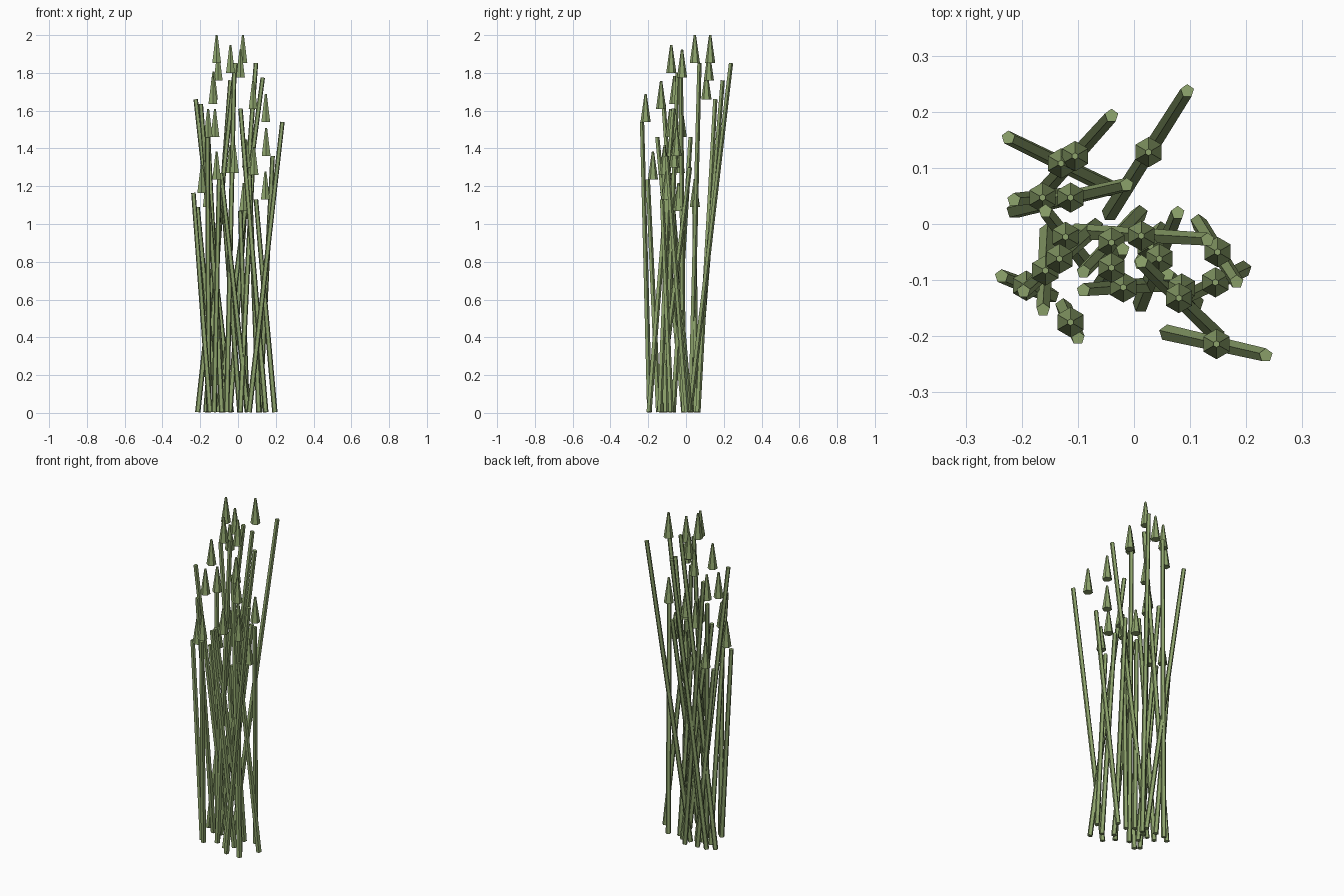
import bpy
from mathutils import Vector

green = bpy.data.materials.new("reed green")
green.diffuse_color = (0.27, 0.37, 0.15, 1)

HEAD = 0.148  # height of each seed head


def cone(name, low, high, r_low, r_high, sides):
    """Tapered flat-sided prism between two points."""
    axis = high - low
    bpy.ops.mesh.primitive_cone_add(vertices=sides, radius1=r_low, radius2=r_high,
                                    depth=axis.length, location=(low + high) / 2)
    ob = bpy.context.object
    ob.name = name
    ob.rotation_mode = 'QUATERNION'
    ob.rotation_quaternion = Vector((0, 0, 1)).rotation_difference(axis.normalized())
    ob.data.materials.append(green)


# Each reed: centre x, centre y, stem height, stem tip x, stem tip y
reeds = [
    (0.026, 0.128, 1.852, 0.095, 0.237),
    (-0.105, 0.121, 1.76, -0.04, 0.193),
    (-0.130, 0.108, 1.66, -0.224, 0.154),
    (-0.163, 0.047, 1.09, -0.214, 0.043),
    (-0.113, 0.047, 1.852, -0.013, 0.07),
    (-0.122, -0.023, 1.46, -0.158, 0.023),
    (-0.133, -0.062, 1.635, -0.197, -0.12),
    (-0.158, -0.083, 1.46, -0.162, -0.153),
    (-0.192, -0.110, 1.165, -0.236, -0.093),
    (-0.113, -0.175, 1.235, -0.1, -0.203),
    (-0.040, -0.033, 1.27, -0.09, -0.085),
    (-0.040, -0.078, 1.80, -0.02, -0.045),
    (-0.019, -0.113, 1.27, -0.09, -0.118),
    (0.013, -0.021, 1.775, 0.131, -0.028),
    (0.045, -0.062, 1.30, 0.078, 0.02),
    (0.080, -0.132, 1.61, 0.013, -0.067),
    (0.149, -0.050, 1.36, 0.183, -0.103),
    (0.145, -0.104, 1.13, 0.095, -0.128),
    (0.147, -0.214, 1.54, 0.235, -0.234),
    (0.030, -0.040, 1.07, 0.012, -0.07),
    (0.085, -0.115, 1.26, 0.06, -0.09),
]

for cx, cy, h, tx, ty in reeds:
    # leaning five-sided stem, pivoting about its middle
    cone("stem", Vector((2 * cx - tx, 2 * cy - ty, 0.004)), Vector((tx, ty, h)),
         0.015, 0.0125, 5)
    # upright six-sided seed head above the stem's middle
    cone("seed_head", Vector((cx, cy, h)), Vector((cx, cy, h + HEAD)),
         0.027, 0.006, 6)
